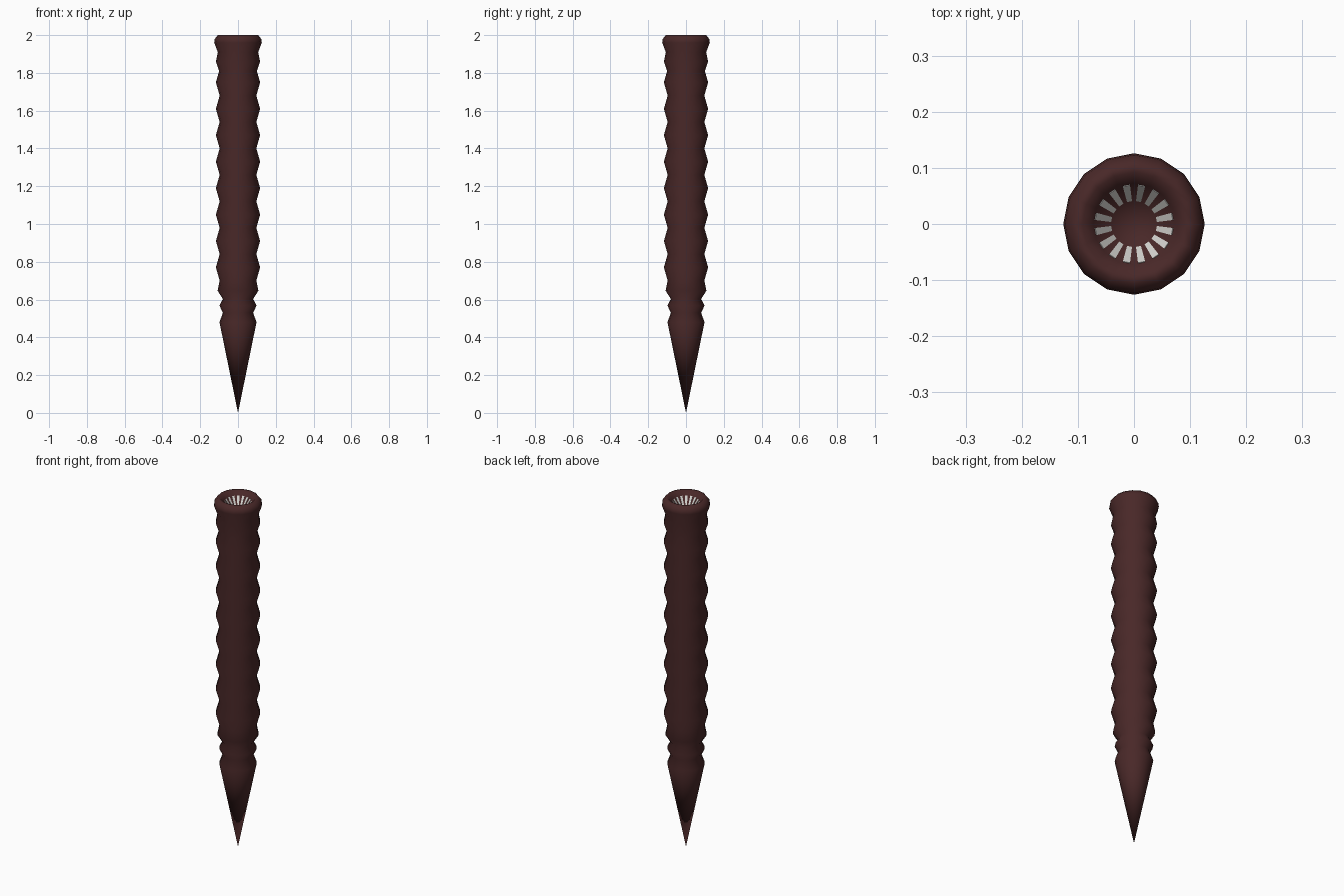
import bpy, bmesh, math
from mathutils import Vector

cube = bpy.data.objects.get("Cube")
if cube:
    bpy.data.objects.remove(cube, do_unlink=True)

SIDES = 16


def material(name, color):
    m = bpy.data.materials.new(name)
    m.use_nodes = True
    m.diffuse_color = color
    bsdf = next(n for n in m.node_tree.nodes if n.type == 'BSDF_PRINCIPLED')
    bsdf.inputs["Base Color"].default_value = color
    bsdf.inputs["Roughness"].default_value = 0.8
    return m


def finish(name, bm, mat, smooth):
    bmesh.ops.recalc_face_normals(bm, faces=bm.faces)
    me = bpy.data.meshes.new(name)
    bm.to_mesh(me)
    bm.free()
    me.materials.append(mat)
    for p in me.polygons:
        p.use_smooth = smooth
    ob = bpy.data.objects.new(name, me)
    bpy.context.collection.objects.link(ob)
    return ob


def lathe(name, profile, mat):
    """Revolve (radius, z) points; radius 0 closes with a single point."""
    bm = bmesh.new()
    rings = []
    for r, z in profile:
        n = SIDES if r > 0 else 1
        rings.append([bm.verts.new((r * math.cos(2 * math.pi * i / SIDES),
                                    r * math.sin(2 * math.pi * i / SIDES), z))
                      for i in range(n)])
    for a, b in zip(rings, rings[1:]):
        for i in range(SIDES):
            j = (i + 1) % SIDES
            loop = [a[i % len(a)], a[j % len(a)], b[j % len(b)], b[i % len(b)]]
            bm.faces.new(list(dict.fromkeys(loop)))
    return finish(name, bm, mat, True)


skin = material("dark red brown skin", (0.066, 0.021, 0.021, 1))
ivory = material("pale teeth", (0.68, 0.67, 0.64, 1))

# Pointed tail and its two narrow segments
profile = [(0, 0.0), (0.098, 0.48), (0.08, 0.53), (0.098, 0.568),
           (0.08, 0.603), (0.108, 0.647)]
# Regular body segments
for k in range(8):
    z = 0.77 + 0.14 * k
    profile += [(0.097, z - 0.07), (0.117, z)]
# Last segment, flared lip and sunken mouth
WALL_TOP, WALL_LOW = (0.073, 1.98), (0.041, 1.935)
profile += [(0.1, 1.81), (0.117, 1.86), (0.107, 1.91), (0.126, 1.96),
            (0.123, 1.98), (0.107, 2.0), (0.092, 2.0), WALL_TOP, WALL_LOW, (0, 1.93)]
lathe("body", profile, skin)

# Ring of thin teeth lying on the mouth wall, one per facet
bm = bmesh.new()
facet = math.cos(math.pi / SIDES)
normal = Vector((WALL_LOW[1] - WALL_TOP[1], 0, WALL_TOP[0] - WALL_LOW[0])).normalized()
for i in range(SIDES):
    ang = 2 * math.pi * (i + 0.5) / SIDES
    layers = []
    for lift in (-0.001, 0.0015):
        layer = []
        for t, w in ((0.04, -0.0065), (0.04, 0.0065), (0.95, 0.0045), (0.95, -0.0045)):
            r = (WALL_TOP[0] + (WALL_LOW[0] - WALL_TOP[0]) * t) * facet
            z = WALL_TOP[1] + (WALL_LOW[1] - WALL_TOP[1]) * t
            x, _, z = Vector((r, 0, z)) + normal * lift
            layer.append(bm.verts.new((x * math.cos(ang) - w * math.sin(ang),
                                       x * math.sin(ang) + w * math.cos(ang), z)))
        layers.append(layer)
    low, high = layers
    bm.faces.new(low)
    bm.faces.new(high)
    for a in range(4):
        b = (a + 1) % 4
        bm.faces.new((low[a], low[b], high[b], high[a]))
finish("teeth", bm, ivory, False)
